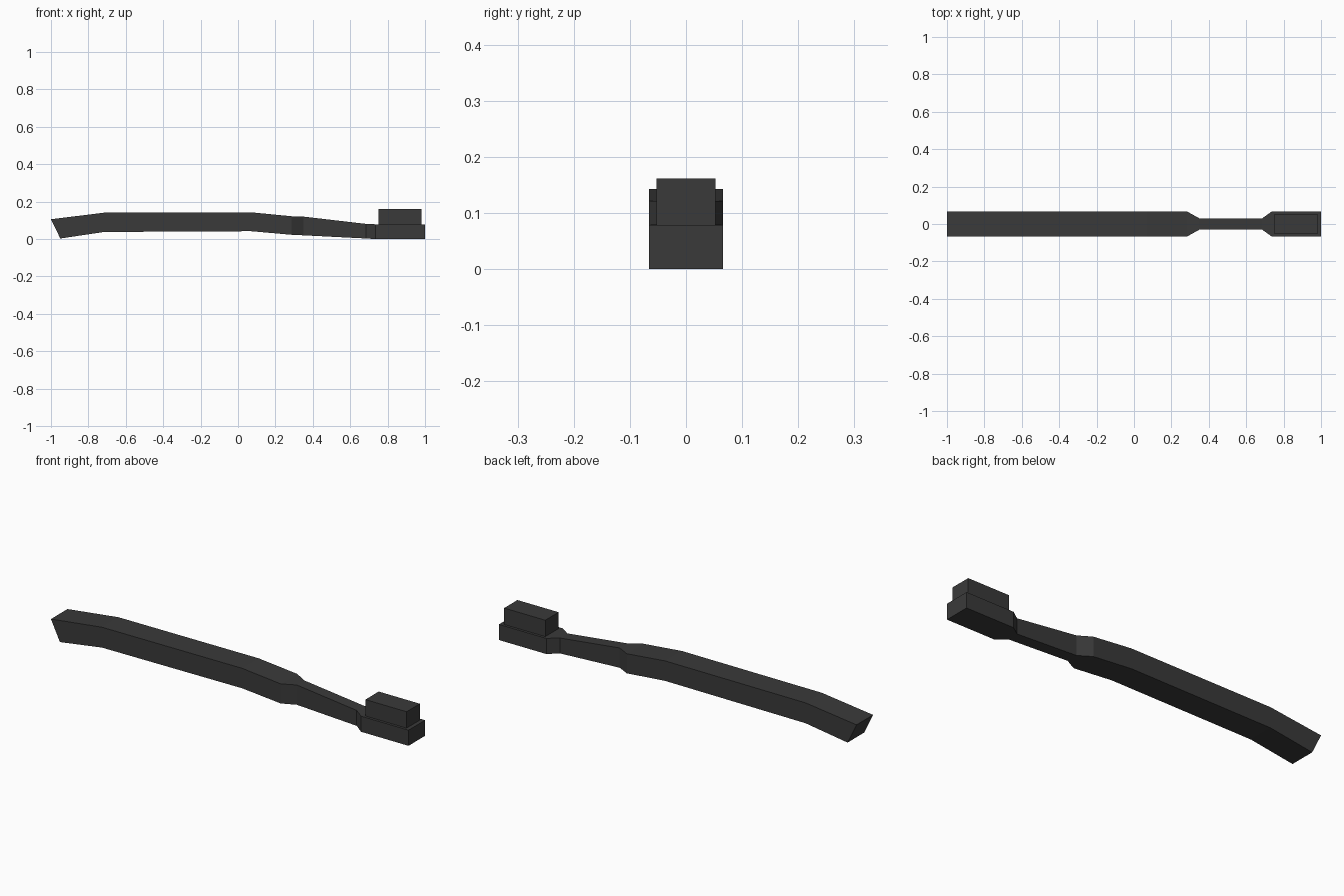
import bpy
import bmesh

if "Cube" in bpy.data.objects:
    bpy.data.objects.remove(bpy.data.objects["Cube"])

dark = bpy.data.materials.new("dark_grey")
dark.use_nodes = True
colour = (0.042, 0.042, 0.042, 1)
dark.diffuse_color = colour
dark.node_tree.nodes["Principled BSDF"].inputs["Base Color"].default_value = colour


def loft(name, stations):
    """Join rectangular sections: top x, top z, bottom x, bottom z, half width."""
    bm = bmesh.new()
    rings = []
    for xt, zt, xb, zb, w in stations:
        corners = [(xt, -w, zt), (xt, w, zt), (xb, w, zb), (xb, -w, zb)]
        rings.append([bm.verts.new(c) for c in corners])
    for a, b in zip(rings, rings[1:]):
        for i in range(4):
            j = (i + 1) % 4
            bm.faces.new((a[i], a[j], b[j], b[i]))
    bm.faces.new(rings[0])
    bm.faces.new(rings[-1])
    bmesh.ops.recalc_face_normals(bm, faces=bm.faces)
    mesh = bpy.data.meshes.new(name)
    bm.to_mesh(mesh)
    bm.free()
    mesh.materials.append(dark)
    obj = bpy.data.objects.new(name, mesh)
    bpy.context.collection.objects.link(obj)
    return obj


# Curved handle, slim neck and flat head base in one piece
wide, slim = 0.066, 0.03
loft("handle_and_head", [
    (-1.0, 0.106, -0.95, 0.003, wide),
    (-0.715, 0.141, -0.715, 0.038, wide),
    (0.07, 0.143, 0.07, 0.042, wide),
    (0.285, 0.122, 0.285, 0.023, wide),
    (0.35, 0.12, 0.35, 0.02, slim),
    (0.685, 0.081, 0.685, 0.003, slim),
    (0.735, 0.079, 0.735, 0, wide),
    (1.0, 0.079, 1.0, 0, wide),
])

# Block of bristles on the head
loft("bristles", [(x, 0.162, x, 0.075, 0.053) for x in (0.75, 0.98)])
